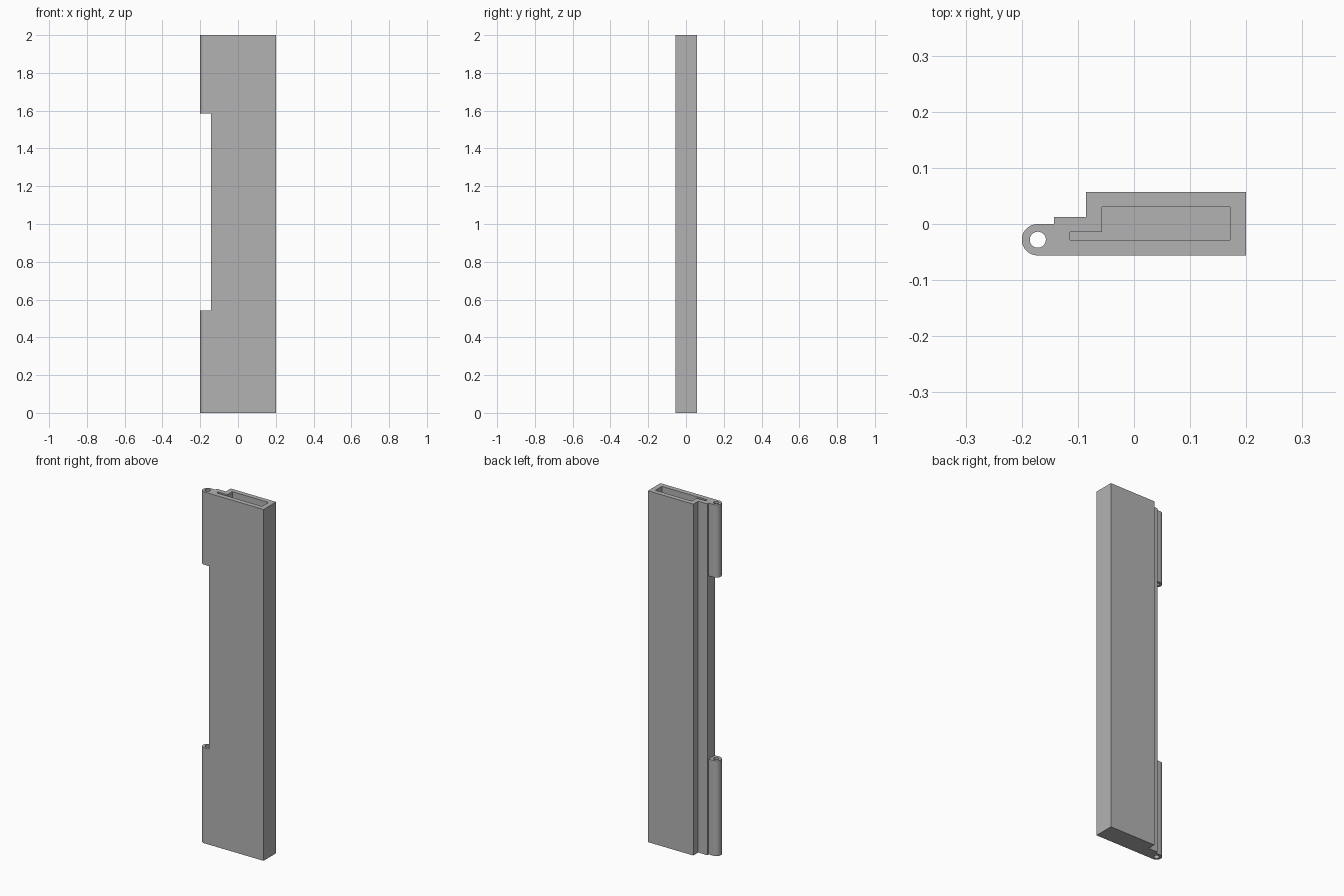
import bpy
import bmesh
import math

cube = bpy.data.objects.get("Cube")
if cube:
    bpy.data.objects.remove(cube, do_unlink=True)

U = 1 / 35          # wall thickness, the module for every dimension
HEIGHT = 2.0

grey = bpy.data.materials.new("plain grey")
grey.use_nodes = True
grey.diffuse_color = (0.45, 0.45, 0.45, 1)
grey.node_tree.nodes["Principled BSDF"].inputs["Base Color"].default_value = grey.diffuse_color


def hollow_prism(name, outer, inner, z0, z1, floor=None):
    """Extrude a profile with a matching inner profile; a floor makes it blind."""
    bm = bmesh.new()

    def ring(points, z):
        return [bm.verts.new((x, y, z)) for x, y in points]

    def bridge(a, b):
        for i in range(len(a)):
            j = (i + 1) % len(a)
            bm.faces.new((a[i], a[j], b[j], b[i]))

    low, high = ring(outer, z0), ring(outer, z1)
    rim = ring(inner, z1)
    base = ring(inner, z0 if floor is None else floor)
    bridge(low, high)
    bridge(high, rim)
    bridge(rim, base)
    if floor is None:
        bridge(base, low)
    else:
        bm.faces.new(base)
        bm.faces.new(low)
    bmesh.ops.recalc_face_normals(bm, faces=bm.faces)
    mesh = bpy.data.meshes.new(name)
    bm.to_mesh(mesh)
    bm.free()
    mesh.materials.append(grey)
    obj = bpy.data.objects.new(name, mesh)
    bpy.context.collection.objects.link(obj)
    return obj


def stepped(left, right, front, back, step_x, step_y):
    return [(left, front), (right, front), (right, back),
            (step_x, back), (step_x, step_y), (left, step_y)]


# Stepped hollow body, open at the top
hollow_prism("body",
             stepped(-5 * U, 7 * U, -0.056, 0.057, -3 * U, 0.0125),
             stepped(-4 * U, 6 * U, -U, 0.03, -2 * U, -U / 2),
             0, HEIGHT, floor=U)

# Hinge knuckles: round outside, square towards the body, pin hole through
SIDES = 64
cx, cy = -6 * U, -0.028
outer, hole = [], []
for i in range(SIDES):
    a = 2 * math.pi * i / SIDES
    c, s = math.cos(a), math.sin(a)
    reach = U / max(abs(c), abs(s)) if c > 1e-6 else U
    outer.append((cx + reach * c, cy + 0.98 * reach * s))
    hole.append((cx + U / 2 * c, cy + U / 2 * s))

for name, z0, z1 in (("lower_hinge_knuckle", 0, 19 * U),
                     ("upper_hinge_knuckle", 55.5 * U, HEIGHT)):
    knuckle = hollow_prism(name, outer, hole, z0, z1)
    bpy.ops.object.select_all(action='DESELECT')
    knuckle.select_set(True)
    bpy.context.view_layer.objects.active = knuckle
    bpy.ops.object.shade_smooth_by_angle(angle=math.radians(30))
